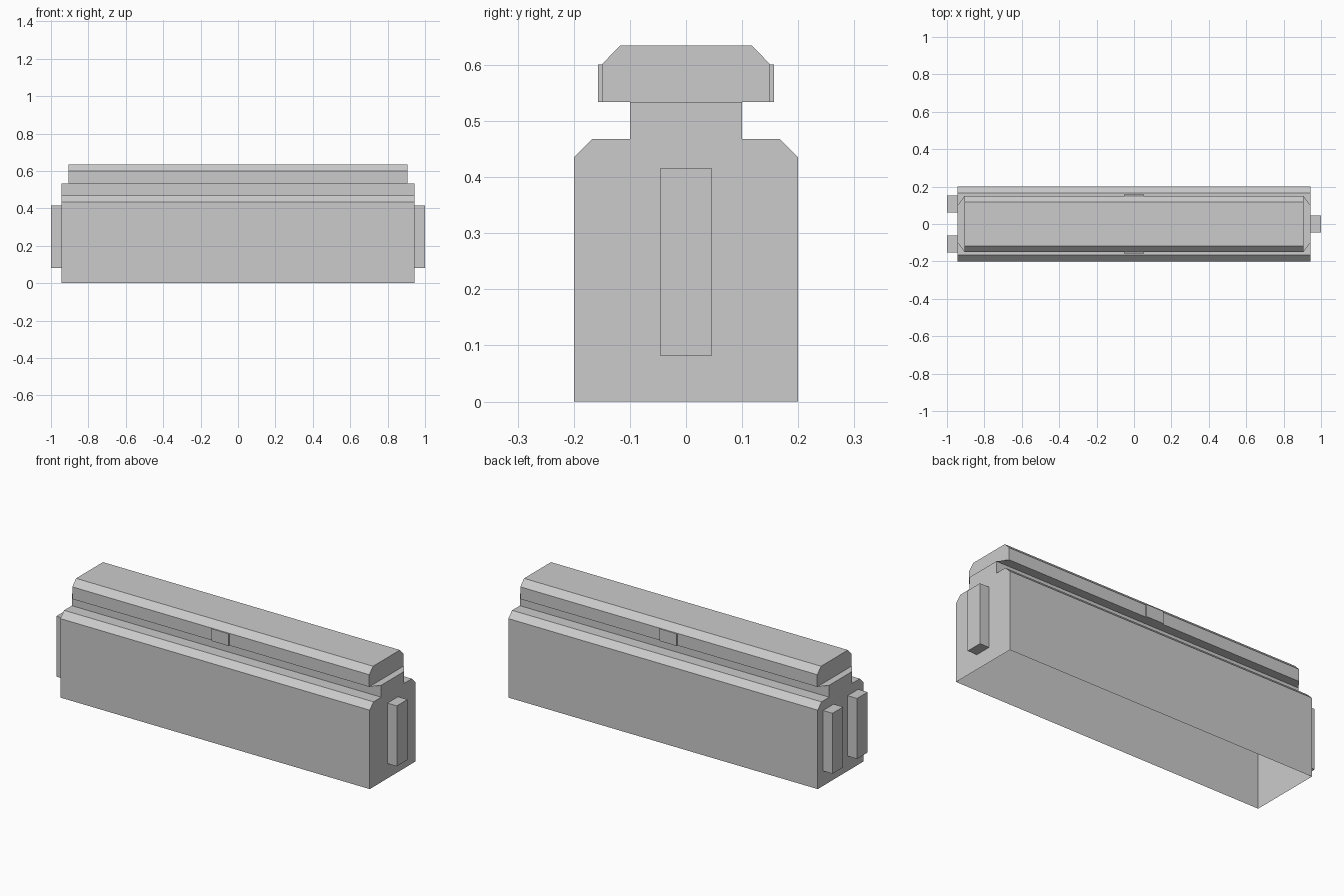
import bpy
import bmesh
from mathutils import Matrix, Vector

cube = bpy.data.objects.get("Cube")
if cube:
    bpy.data.objects.remove(cube, do_unlink=True)

grey = bpy.data.materials.new("plain_grey")
grey.use_nodes = True
colour = (0.6, 0.6, 0.6, 1)
grey.diffuse_color = colour
grey.node_tree.nodes["Principled BSDF"].inputs["Base Color"].default_value = colour


def add_object(name, bm):
    mesh = bpy.data.meshes.new(name)
    bmesh.ops.recalc_face_normals(bm, faces=bm.faces)
    bm.to_mesh(mesh)
    bm.free()
    mesh.materials.append(grey)
    obj = bpy.data.objects.new(name, mesh)
    bpy.context.collection.objects.link(obj)
    return obj


def add_box(name, low, high):
    low, high = Vector(low), Vector(high)
    bm = bmesh.new()
    place = Matrix.Translation((low + high) / 2) @ Matrix.Diagonal((*(high - low), 1))
    bmesh.ops.create_cube(bm, size=1, matrix=place)
    return add_object(name, bm)


def add_stacked_shell(name, levels):
    """Rectangular rings of (half length, half width, height), open below."""
    bm = bmesh.new()
    rings = [[bm.verts.new((sx * x, sy * y, z))
              for sx, sy in ((-1, -1), (1, -1), (1, 1), (-1, 1))]
             for x, y, z in levels]
    for lower, upper in zip(rings, rings[1:]):
        for i in range(4):
            j = (i + 1) % 4
            bm.faces.new((lower[i], lower[j], upper[j], upper[i]))
    bm.faces.new(rings[-1])
    return add_object(name, bm)


# Hollow body with sloped shoulders, narrow neck and chamfered cap
END, CAP_END = 0.943, 0.905
NECK, CAP_BASE, CAP_EDGE = 0.1, 0.534, 0.601
add_stacked_shell("body_and_cap", [
    (END, 0.2, 0),
    (END, 0.2, 0.435),
    (END, 0.167, 0.468),
    (END, NECK, 0.468),
    (END, NECK, CAP_BASE),
    (CAP_END, 0.15, CAP_BASE),
    (CAP_END, 0.15, CAP_EDGE),
    (CAP_END, 0.117, 0.635),
])

# Small catches at the middle of both long cap sides
for name, side in (("front_catch", -1), ("back_catch", 1)):
    inner, outer = sorted((side * 0.149, side * 0.157))
    add_box(name, (-0.053, inner, CAP_BASE), (0.053, outer, CAP_EDGE))

# Upright connector ribs: one on the left end, two on the right end
RIB_BOTTOM, RIB_TOP = 0.082, 0.415
add_box("left_rib", (END, -0.046, RIB_BOTTOM), (1, 0.046, RIB_TOP))
for name, side in (("right_front_rib", -1), ("right_back_rib", 1)):
    near, far = sorted((side * 0.061, side * 0.153))
    add_box(name, (-1, near, RIB_BOTTOM), (-END, far, RIB_TOP))
